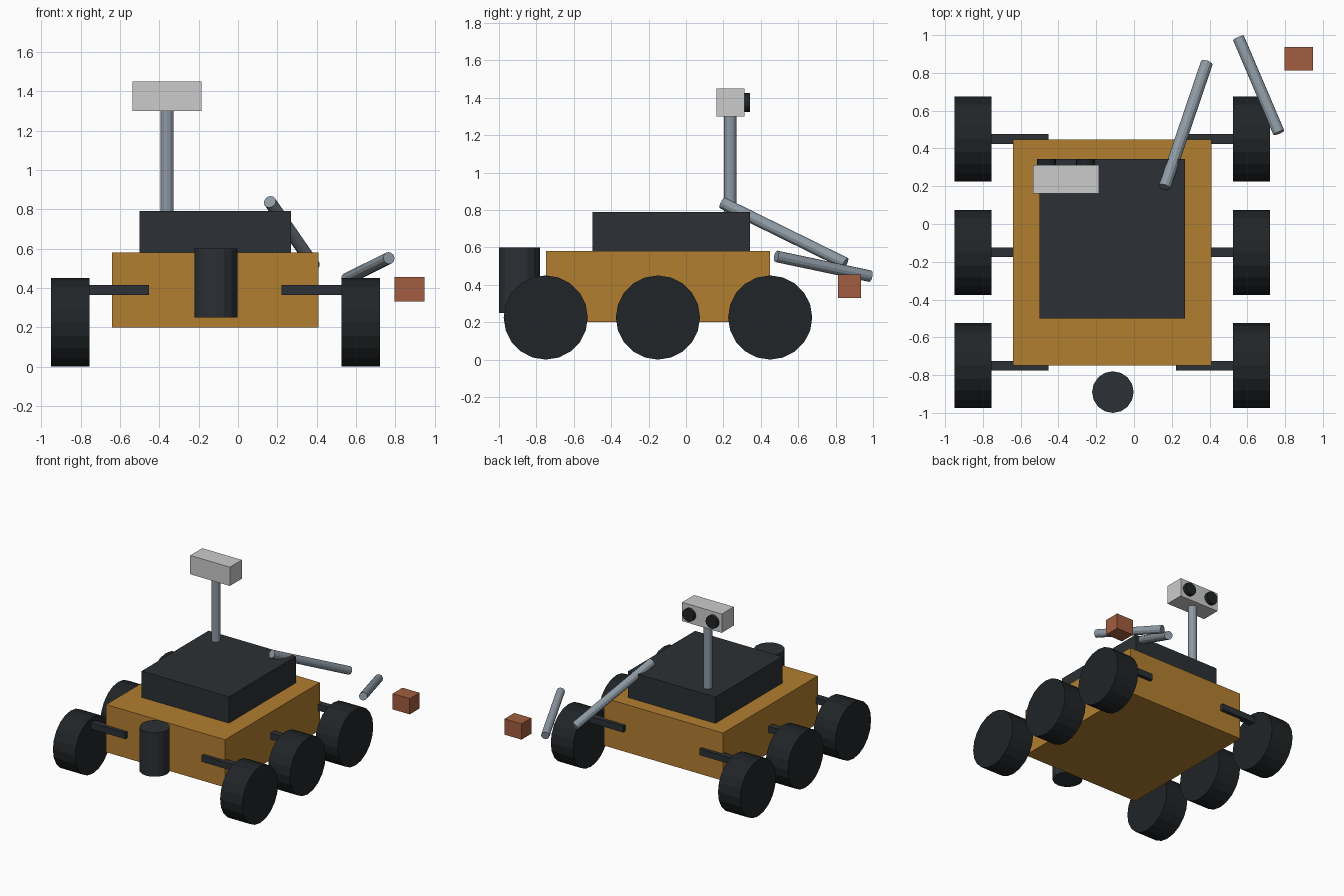
import bpy
from mathutils import Vector

if "Cube" in bpy.data.objects:
    bpy.data.objects.remove(bpy.data.objects["Cube"])

CX, CY = -0.115, -0.15  # chassis centre


def material(name, rgb):
    m = bpy.data.materials.new(name)
    m.diffuse_color = (*rgb, 1)
    m.use_nodes = True
    m.node_tree.nodes["Principled BSDF"].inputs["Base Color"].default_value = m.diffuse_color
    return m


ORANGE = material("orange", (0.45, 0.21, 0.03))
DARK = material("dark", (0.025, 0.03, 0.035))
BLACK = material("black", (0.015, 0.018, 0.02))
STEEL = material("steel", (0.27, 0.32, 0.37))
WHITE = material("white", (0.68, 0.69, 0.68))
RUST = material("rust", (0.36, 0.11, 0.05))


def finish(name, mat):
    ob = bpy.context.object
    ob.name = name
    ob.data.materials.append(mat)
    return ob


def box(name, lo, hi, mat):
    lo, hi = Vector(lo), Vector(hi)
    bpy.ops.mesh.primitive_cube_add(size=1, location=(lo + hi) / 2)
    bpy.context.object.scale = hi - lo
    return finish(name, mat)


def rod(name, a, b, r, mat, sides):
    a, b = Vector(a), Vector(b)
    bpy.ops.mesh.primitive_cylinder_add(vertices=sides, radius=r, depth=(b - a).length,
                                        location=(a + b) / 2)
    ob = bpy.context.object
    ob.rotation_euler = (b - a).to_track_quat('Z', 'Y').to_euler()
    return finish(name, mat)


# Chassis, equipment deck and rear power unit
box("chassis", (-0.64, -0.748, 0.2), (0.41, 0.448, 0.58), ORANGE)
box("deck", (-0.5, -0.5, 0.58), (0.27, 0.343, 0.79), DARK)
rod("power_unit", (CX + 0.003, -0.89, 0.25), (CX + 0.003, -0.89, 0.6), 0.11, DARK, 16)

# Six wheels with suspension bars
for side, s in (("left", -1), ("right", 1)):
    for row, y in (("front", CY - 0.6), ("middle", CY), ("rear", CY + 0.6)):
        rod(f"{side}_{row}_wheel", (CX + s * 0.64, y, 0.225), (CX + s * 0.836, y, 0.225),
            0.225, BLACK, 20)
        xs = sorted((CX + s * 0.337, CX + s * 0.7))
        box(f"{side}_{row}_bar", (xs[0], y - 0.026, 0.365), (xs[1], y + 0.026, 0.415), DARK)

# Mast, camera head and two lenses
rod("mast", (-0.36, 0.237, 0.7), (-0.36, 0.237, 1.32), 0.033, STEEL, 12)
box("camera_head", (-0.535, 0.162, 1.3), (-0.185, 0.313, 1.45), WHITE)
for i, x in enumerate((-0.463, -0.257)):
    rod(f"lens_{i + 1}", (x, 0.28, 1.375), (x, 0.343, 1.375), 0.05, BLACK, 16)

# Robotic arm links and tool block
rod("upper_arm", (0.162, 0.195, 0.838), (0.385, 0.852, 0.515), 0.032, STEEL, 12)
rod("forearm", (0.553, 0.985, 0.446), (0.767, 0.483, 0.552), 0.031, STEEL, 12)
box("tool_block", (0.796, 0.812, 0.33), (0.947, 0.936, 0.455), RUST)
